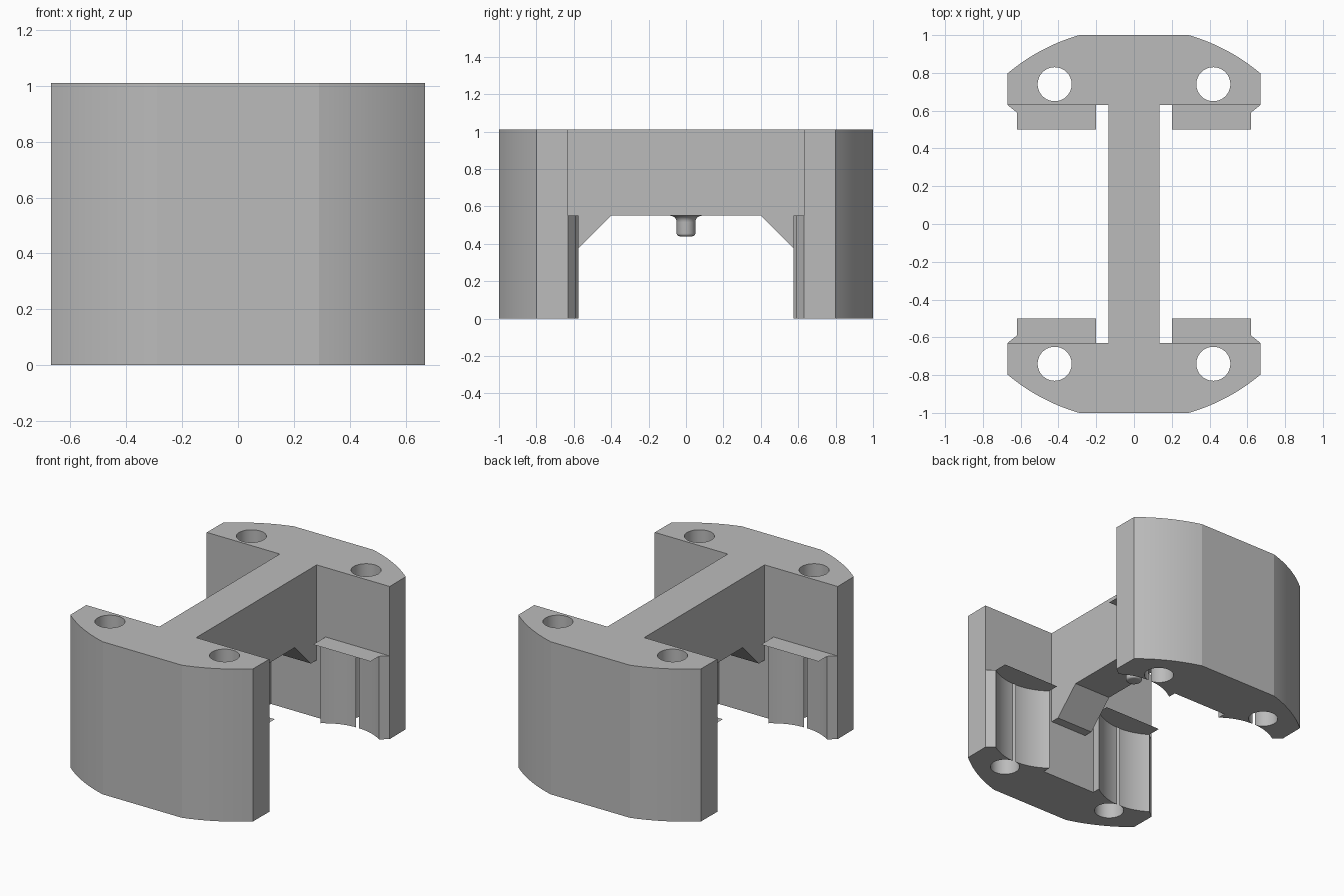
import bpy, bmesh, math
from mathutils import Vector

cube = bpy.data.objects.get("Cube")
if cube:
    bpy.data.objects.remove(cube)

HEIGHT, STEP = 1.01, 0.55      # overall height, top of the lower cradles
INNER, HALF_WEB = 0.63, 0.135  # inner wall of the end blocks, half width of web

grey = bpy.data.materials.new("light grey")
grey.use_nodes = True
colour = (0.5, 0.5, 0.5, 1)
grey.diffuse_color = colour
grey.node_tree.nodes["Principled BSDF"].inputs["Base Color"].default_value = colour


def prism(name, points, direction):
    """Extrude a closed planar outline along a direction."""
    bm = bmesh.new()
    face = bm.faces.new([bm.verts.new(p) for p in points])
    out = bmesh.ops.extrude_face_region(bm, geom=[face])["geom"]
    bmesh.ops.translate(bm, vec=Vector(direction),
                        verts=[g for g in out if isinstance(g, bmesh.types.BMVert)])
    bmesh.ops.recalc_face_normals(bm, faces=bm.faces)
    mesh = bpy.data.meshes.new(name)
    bm.to_mesh(mesh)
    bm.free()
    ob = bpy.data.objects.new(name, mesh)
    bpy.context.collection.objects.link(ob)
    mesh.materials.append(grey)
    return ob


def rod(name, x, y, radius, z0, z1, sides=64):
    ring = [(x + radius * math.cos(a), y + radius * math.sin(a), z0)
            for a in (2 * math.pi * i / sides for i in range(sides))]
    return prism(name, ring, (0, 0, z1 - z0))


def combine(target, tool, operation="DIFFERENCE"):
    tool.hide_render = True
    mod = target.modifiers.new(tool.name, "BOOLEAN")
    mod.operation, mod.object, mod.solver = operation, tool, "EXACT"
    bpy.ops.object.select_all(action="DESELECT")
    bpy.context.view_layer.objects.active = target
    target.select_set(True)
    bpy.ops.object.modifier_apply(modifier=mod.name)
    bpy.data.objects.remove(tool)


def smooth(ob, degrees):
    bpy.ops.object.select_all(action="DESELECT")
    bpy.context.view_layer.objects.active = ob
    ob.select_set(True)
    bpy.ops.object.shade_smooth_by_angle(angle=math.radians(degrees))


def end_block(name, s):
    """Arc-backed block with two scalloped cradles and four-way bolt holes."""
    half = [(0.2, INNER), (0.2, 0.5), (0.62, 0.5), (0.62, 0.59), (0.67, INNER)]
    a0, a1 = math.atan2(0.8, 0.67), math.atan2(1.0, 0.29)
    radius = math.hypot(1.0, 0.29)
    for i in range(13):
        a = a0 + (a1 - a0) * i / 12
        half.append((radius * math.cos(a), radius * math.sin(a)))
    outline = half + [(-x, y) for x, y in reversed(half)]
    block = prism(name, [(x, s * y, 0) for x, y in outline], (0, 0, HEIGHT))
    # Relief above the cradles
    relief = prism("relief", [(x, s * y, STEP) for x, y in
                              [(-1, 0.3), (1, 0.3), (1, INNER), (-1, INNER)]], (0, 0, 1))
    combine(block, relief)
    for x in (-0.42, 0.42):
        combine(block, rod("scallop", x, s * 0.294, 0.357, -0.1, STEP, 96))
        combine(block, rod("bolt_hole", x, s * 0.74, 0.09, -0.1, 1.2))
    return block


# Body: two end blocks joined by the web with its sloping gussets
body = end_block("body", 1)
combine(body, end_block("rear_block", -1), "UNION")
side = [(0.4, STEP), (0.57, 0.38), (0.68, 0.38), (0.68, HEIGHT)]
profile = side + [(-y, z) for y, z in reversed(side)]
web = prism("web", [(-HALF_WEB, y, z) for y, z in profile], (2 * HALF_WEB, 0, 0))
combine(body, web, "UNION")
smooth(body, 12)

# Peg under the web: flared root, straight shank, rounded tip
shape = [(0.085, STEP)]
for i in range(1, 6):
    a = math.pi / 2 * i / 5
    shape.append((0.085 - 0.035 * math.sin(a), STEP - 0.035 * (1 - math.cos(a))))
for i in range(5):
    a = math.pi / 2 * i / 4
    shape.append((0.035 + 0.015 * math.cos(a), 0.455 - 0.015 * math.sin(a)))
shape.append((0, 0.44))
bm = bmesh.new()
verts = [bm.verts.new((r, 0, z)) for r, z in shape]
edges = [bm.edges.new(pair) for pair in zip(verts, verts[1:])]
bmesh.ops.spin(bm, geom=verts + edges, cent=(0, 0, 0), axis=(0, 0, 1),
               angle=2 * math.pi, steps=40)
bmesh.ops.remove_doubles(bm, verts=bm.verts, dist=0.0001)
bmesh.ops.recalc_face_normals(bm, faces=bm.faces)
# The open root makes the outward side explicit: the tip must face down
if min(bm.faces, key=lambda f: f.calc_center_median().z).normal.z > 0:
    bmesh.ops.reverse_faces(bm, faces=bm.faces)
mesh = bpy.data.meshes.new("peg")
bm.to_mesh(mesh)
bm.free()
mesh.materials.append(grey)
peg = bpy.data.objects.new("peg", mesh)
bpy.context.collection.objects.link(peg)
smooth(peg, 35)
